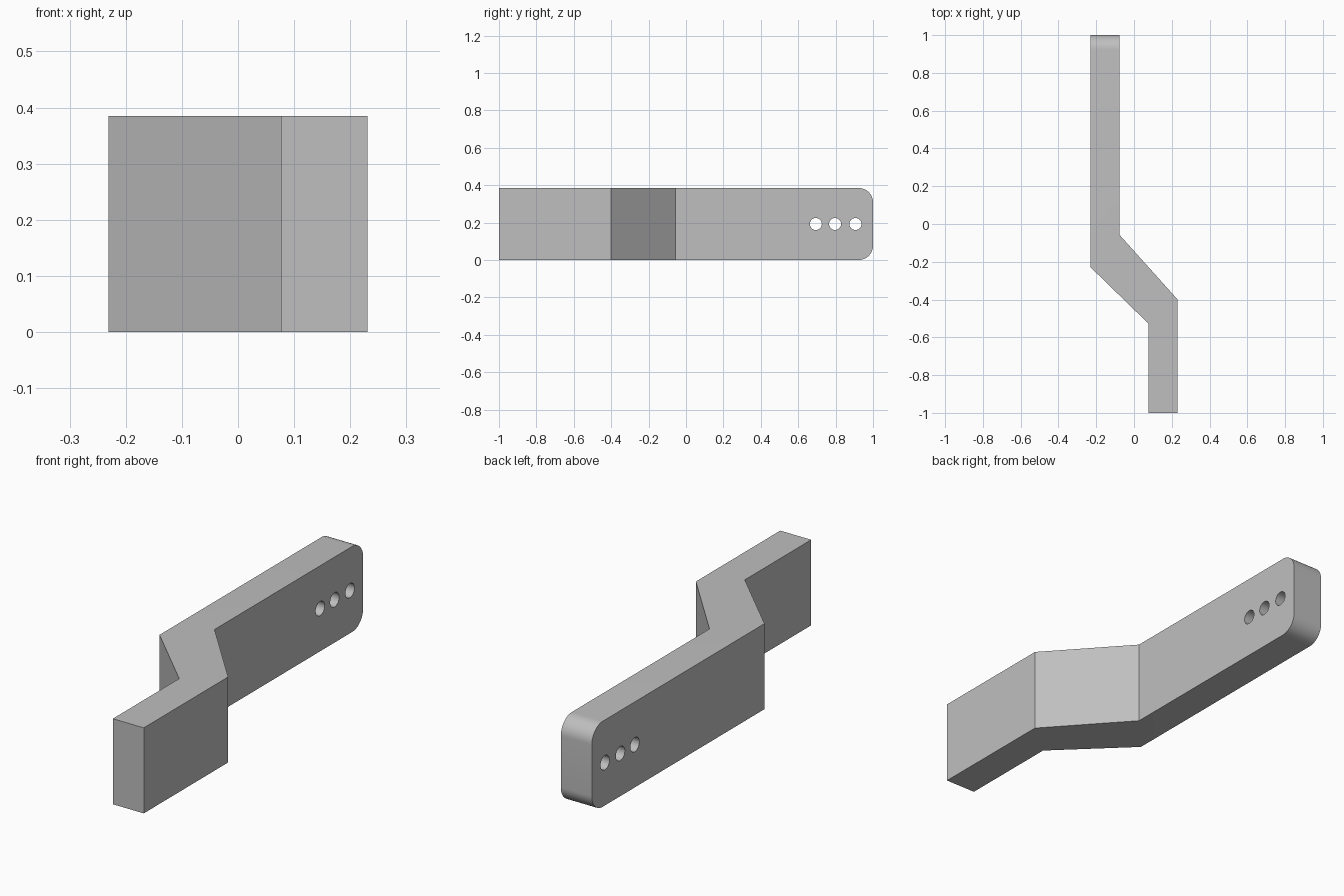
import bpy
import bmesh
import math
from mathutils import Matrix

cube = bpy.data.objects.get("Cube")
if cube:
    bpy.data.objects.remove(cube, do_unlink=True)

HEIGHT = 0.385
HALF = 0.231      # half the overall width
INNER = 0.077     # inner edge of each straight arm
RADIUS = 0.077    # rounded end corners

grey = bpy.data.materials.new("plain grey")
grey.use_nodes = True
colour = (0.52, 0.52, 0.52, 1)
grey.diffuse_color = colour
grey.node_tree.nodes["Principled BSDF"].inputs["Base Color"].default_value = colour


def make_object(name, bm):
    bmesh.ops.recalc_face_normals(bm, faces=bm.faces)
    mesh = bpy.data.meshes.new(name)
    bm.to_mesh(mesh)
    bm.free()
    mesh.materials.append(grey)
    obj = bpy.data.objects.new(name, mesh)
    bpy.context.collection.objects.link(obj)
    return obj


# Offset bar: plan outline pulled up to full height
outline = [(-HALF, 1), (-HALF, -0.228), (INNER, -0.528), (INNER, -1),
           (HALF, -1), (HALF, -0.4), (-INNER, -0.057), (-INNER, 1)]
bm = bmesh.new()
base = bm.faces.new([bm.verts.new((x, y, 0)) for x, y in outline])
lift = bmesh.ops.extrude_face_region(bm, geom=[base])
top = [v for v in lift["geom"] if isinstance(v, bmesh.types.BMVert)]
bmesh.ops.translate(bm, verts=top, vec=(0, 0, HEIGHT))

# Rounded top and bottom corners at the back end
ends = [e for e in bm.edges
        if all(v.co.y > 0.99 for v in e.verts)
        and abs(e.verts[0].co.z - e.verts[1].co.z) < 0.01]
bmesh.ops.bevel(bm, geom=ends, offset=RADIUS, segments=12, profile=0.5,
                affect='EDGES')
bar = make_object("offset_bar", bm)

# Three holes through the long arm
bm = bmesh.new()
for y in (0.694, 0.797, 0.906):
    place = Matrix.Translation((-0.154, y, HEIGHT / 2)) @ Matrix.Rotation(math.pi / 2, 4, 'Y')
    bmesh.ops.create_cone(bm, cap_ends=True, segments=40, radius1=0.032,
                          radius2=0.032, depth=0.4, matrix=place)
cutter = make_object("hole_cutter", bm)
cutter.hide_render = True

cut = bar.modifiers.new("holes", 'BOOLEAN')
cut.operation = 'DIFFERENCE'
cut.solver = 'EXACT'
cut.object = cutter
bpy.ops.object.select_all(action='DESELECT')
bpy.context.view_layer.objects.active = bar
bar.select_set(True)
bpy.ops.object.modifier_apply(modifier=cut.name)
bpy.data.objects.remove(cutter, do_unlink=True)
bpy.ops.object.shade_smooth_by_angle(angle=math.radians(30))
